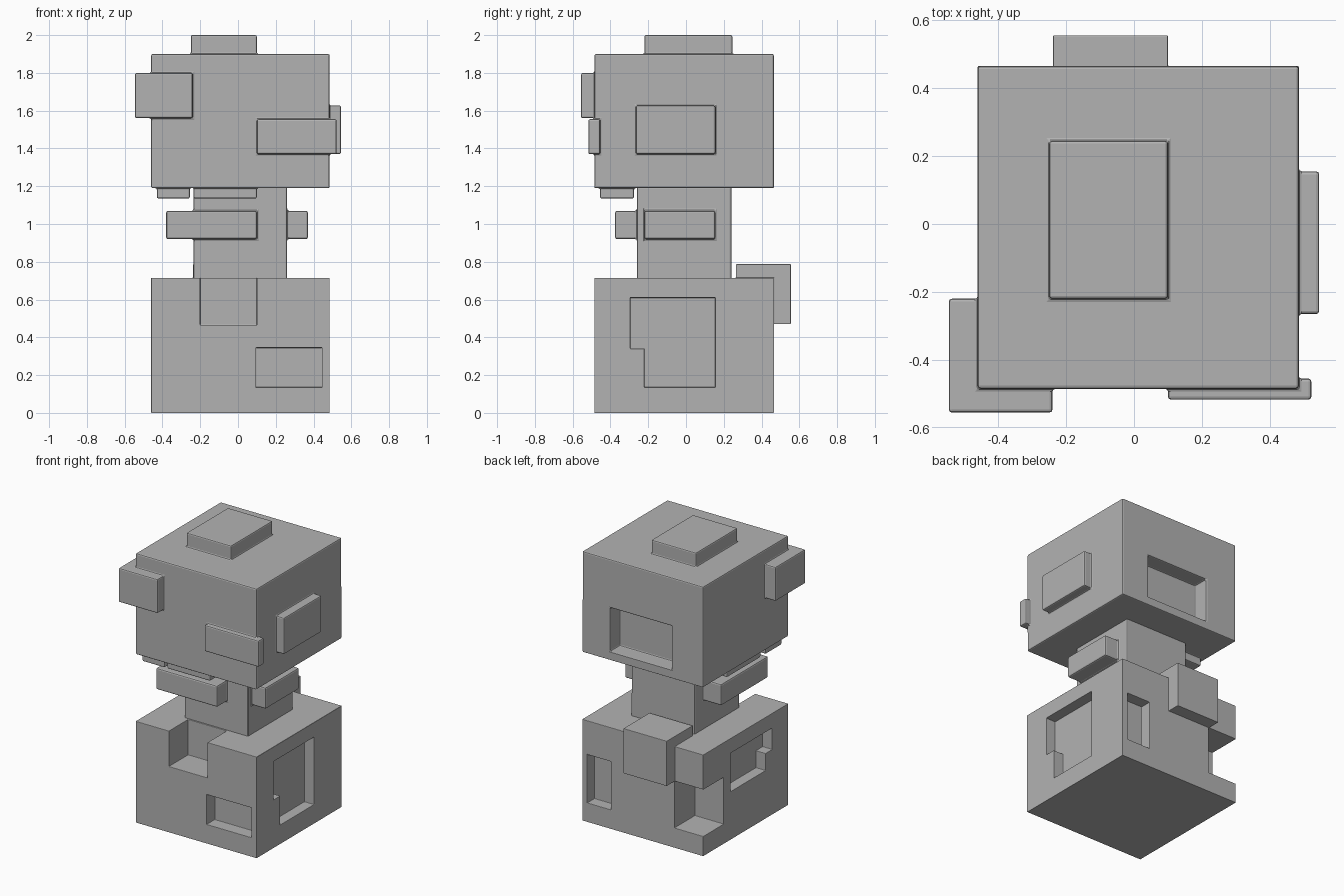
import bpy

if "Cube" in bpy.data.objects:
    bpy.data.objects.remove(bpy.data.objects["Cube"])

# Dark grey shared by every part
grey = bpy.data.materials.new("dark_grey")
grey.diffuse_color = (.45, .45, .45, 1)
grey.use_nodes = True
grey.node_tree.nodes["Principled BSDF"].inputs["Base Color"].default_value = grey.diffuse_color


def box(name, x0, x1, y0, y1, z0, z1):
    verts = [(x, y, z) for x in (x0, x1) for y in (y0, y1) for z in (z0, z1)]
    faces = [(0, 1, 3, 2), (4, 6, 7, 5), (0, 4, 5, 1),
             (2, 3, 7, 6), (0, 2, 6, 4), (1, 5, 7, 3)]
    mesh = bpy.data.meshes.new(name)
    mesh.from_pydata(verts, [], faces)
    mesh.materials.append(grey)
    ob = bpy.data.objects.new(name, mesh)
    bpy.context.collection.objects.link(ob)
    return ob


def carve(name, core, added=(), removed=()):
    """Core box plus added blocks minus removed blocks, with small bevels."""
    ob = box(name, *core)
    for op, blocks in (('DIFFERENCE', removed), ('UNION', added)):
        for b in blocks:
            tool = box("tool", *b)
            tool.hide_render = True
            mod = ob.modifiers.new("bool", 'BOOLEAN')
            mod.operation, mod.solver, mod.object = op, 'EXACT', tool
            bpy.context.view_layer.update()
            deps = bpy.context.evaluated_depsgraph_get()
            mesh = bpy.data.meshes.new_from_object(ob.evaluated_get(deps))
            ob.modifiers.clear()
            ob.data = mesh
            bpy.data.objects.remove(tool)
    bev = ob.modifiers.new("edge_bevel", 'BEVEL')
    bev.width, bev.segments, bev.limit_method = 0.01, 2, 'ANGLE'
    return ob


# Lower block: back lump, pockets on every side, notch at the back left corner
carve("base_block", (-.46, .485, -.485, .465, 0, .715),
      added=[(-.238, .10, .265, .555, .47, .787)],
      removed=[
          (-.2, .10, -.6, -.27, .465, .8),        # front top notch
          (.095, .445, -.6, -.395, .135, .345),   # front pocket
          (.41, .6, -.22, .155, .135, .61),       # right pocket
          (.41, .6, -.295, -.15, .34, .61),       # right pocket step
          (.26, .445, .385, .6, .135, .475),      # back pocket
          (-.6, -.235, .236, .6, .14, .47),       # back left corner notch
          (-.6, -.385, -.23, .157, .34, .61),     # left pocket
          (-.6, -.385, -.305, -.15, .46, .61),    # left pocket step
      ])

# Neck with raised blocks around it
carve("neck", (-.235, .26, -.26, .24, .705, 1.2),
      added=[(-.38, .10, -.375, .15, .92, 1.07),
             (.1, .37, -.22, .155, .92, 1.07)])

# Upper block with cap, side blocks, underside pads and a back pocket
carve("head_block", (-.46, .485, -.485, .465, 1.19, 1.9),
      added=[
          (-.25, .10, -.22, .245, 1.8, 2.0),         # top cap
          (-.545, -.24, -.555, -.22, 1.56, 1.8),     # front left corner
          (.10, .522, -.517, -.455, 1.37, 1.555),    # front right plate
          (.3, .545, -.265, .155, 1.37, 1.627),      # right plate
          (-.235, .10, -.455, -.275, 1.135, 1.25),   # front underside pad
          (-.43, -.255, -.22, .155, 1.135, 1.25),    # left underside pad
          (-.43, -.255, -.455, -.275, 1.135, 1.25),  # corner underside pad
      ],
      removed=[(-.212, .268, .355, .6, 1.25, 1.558)])
